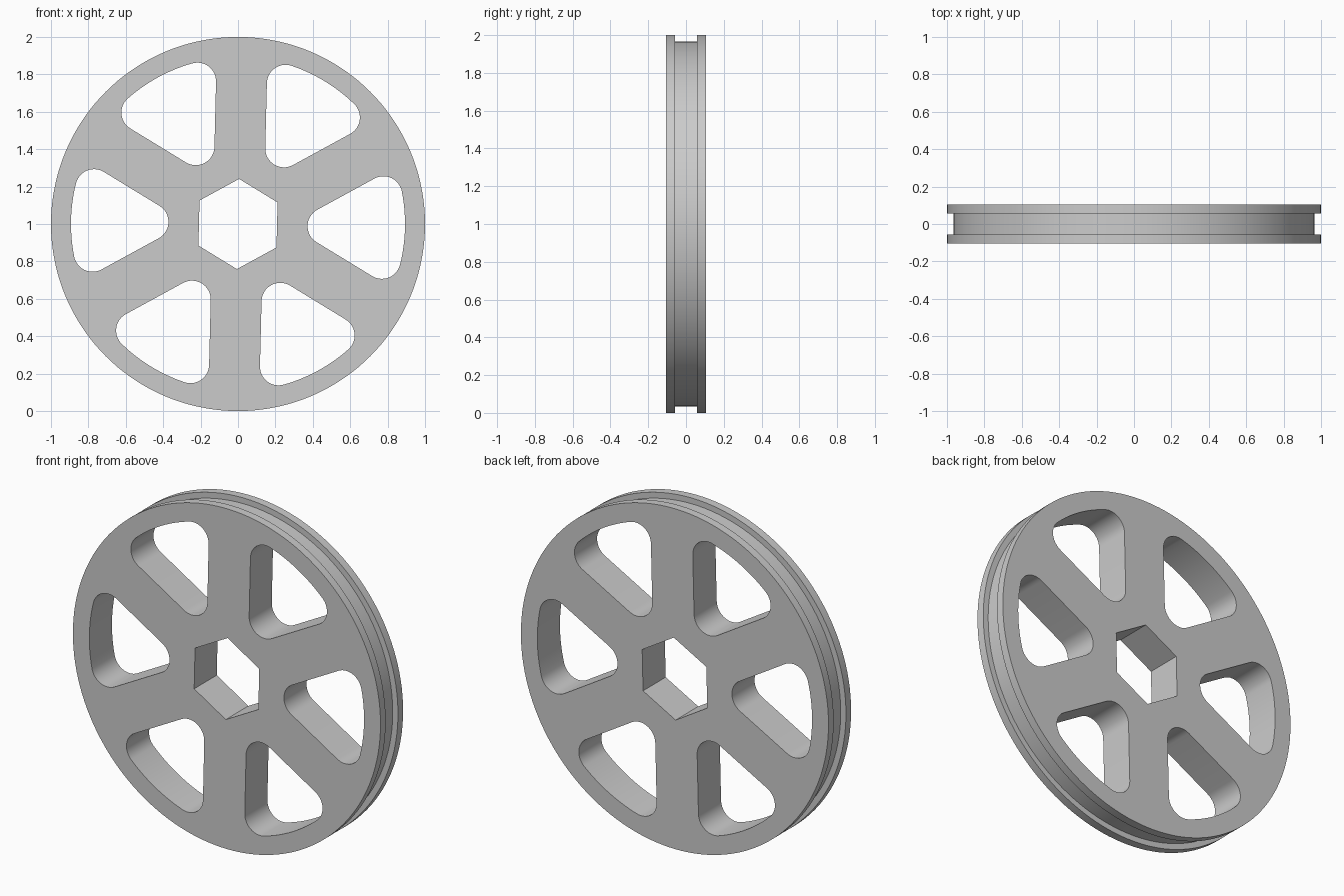
import bpy, bmesh, math
from mathutils import Matrix

if "Cube" in bpy.data.objects:
    bpy.data.objects.remove(bpy.data.objects["Cube"])

HALF = 0.105                 # half thickness of the wheel
TWIST = math.radians(-1.4)   # rotation of spokes and hub bore
SPOKE = 0.136                # half width of a spoke
FILLET = 0.1                 # corner radius of the windows
WINDOW_R = 0.893             # outer radius of the windows

grey = bpy.data.materials.new("grey")
grey.diffuse_color = (0.6, 0.6, 0.6, 1)
grey.use_nodes = True
grey.node_tree.nodes["Principled BSDF"].inputs["Base Color"].default_value = grey.diffuse_color


def add_object(name, bm):
    bmesh.ops.recalc_face_normals(bm, faces=bm.faces)
    mesh = bpy.data.meshes.new(name)
    bm.to_mesh(mesh)
    bm.free()
    mesh.materials.append(grey)
    obj = bpy.data.objects.new(name, mesh)
    bpy.context.collection.objects.link(obj)
    return obj


def arc(cx, cz, r, a0, a1, n):
    return [(cx + r * math.cos(a0 + (a1 - a0) * i / n),
             cz + r * math.sin(a0 + (a1 - a0) * i / n)) for i in range(n + 1)]


def prism(bm, outline, angle):
    """Extrude an outline through the wheel, turned about the axle."""
    c, s = math.cos(angle), math.sin(angle)
    face = bm.faces.new([bm.verts.new((x * c - z * s, -0.3, 1 + x * s + z * c))
                         for x, z in outline])
    out = bmesh.ops.extrude_face_region(bm, geom=[face])["geom"]
    bmesh.ops.translate(bm, vec=(0, 0.6, 0),
                        verts=[v for v in out if isinstance(v, bmesh.types.BMVert)])


# Wheel disc with a grooved rim, lathed about the y axis
bm = bmesh.new()
profile = [(1, -HALF), (1, -0.057), (0.966, -0.057),
           (0.966, 0.057), (1, 0.057), (1, HALF)]
N = 144
rings = [[bm.verts.new((r * math.cos(math.tau * i / N), y, 1 + r * math.sin(math.tau * i / N)))
          for i in range(N)] for r, y in profile]
for a, b in zip(rings, rings[1:]):
    for i in range(N):
        j = (i + 1) % N
        bm.faces.new((a[i], a[j], b[j], b[i]))
bm.faces.new(rings[0])
bm.faces.new(rings[-1])
wheel = add_object("pulley_wheel", bm)

# Rounded window outline: inner tip, then the two outer corners and rim arc
deg = math.radians
corner_r = WINDOW_R - FILLET
phi = deg(30) - math.asin((SPOKE + FILLET) / corner_r)
cx, cz = corner_r * math.cos(phi), corner_r * math.sin(phi)
window = arc((SPOKE + FILLET) * 2, 0, FILLET, deg(120), deg(240), 16)
window += arc(cx, -cz, FILLET, deg(-60 - 60 + 0), -phi, 16)
window += arc(0, 0, WINDOW_R, -phi, phi, 14)[1:-1]
window += arc(cx, cz, FILLET, phi, deg(120), 16)

# Cutter: six windows and the hexagonal bore
bm = bmesh.new()
for k in range(6):
    prism(bm, window, TWIST + k * math.tau / 6)
prism(bm, [(0.241 * math.cos(deg(30 + 60 * k)), 0.241 * math.sin(deg(30 + 60 * k)))
           for k in range(6)], TWIST)
cutter = add_object("opening_cutter", bm)
cutter.hide_render = True

cut = wheel.modifiers.new("openings", "BOOLEAN")
cut.operation = "DIFFERENCE"
cut.solver = "EXACT"
cut.object = cutter
bpy.context.view_layer.objects.active = wheel
wheel.select_set(True)
bpy.ops.object.modifier_apply(modifier=cut.name)
bpy.data.objects.remove(cutter)
bpy.ops.object.shade_smooth_by_angle(angle=deg(30))
